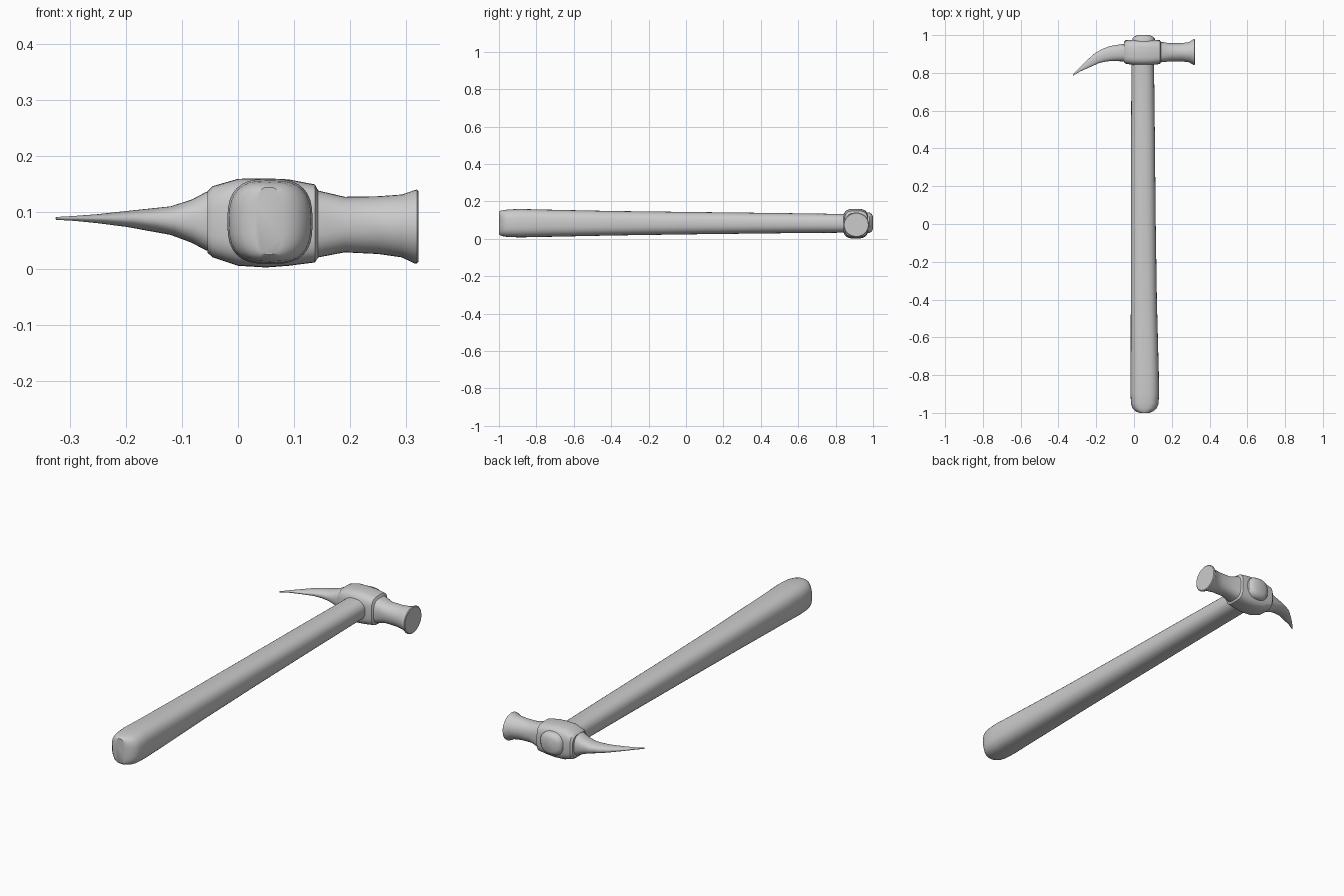
import bpy, bmesh, math
from mathutils import Vector


def loft(name, sections, sides=32):
    """Skin rounded-square rings. Section: (x1,y1, x2,y2, z_low,z_high, exponent)."""
    bm = bmesh.new()
    rings = []
    for x1, y1, x2, y2, lo, hi, n in sections:
        mid = Vector(((x1 + x2) / 2, (y1 + y2) / 2, (lo + hi) / 2))
        u = Vector(((x2 - x1) / 2, (y2 - y1) / 2, 0))
        w = Vector((0, 0, (hi - lo) / 2))
        ring = []
        for i in range(sides):
            a = 2 * math.pi * i / sides
            c, s = math.cos(a), math.sin(a)
            cu = math.copysign(abs(c) ** (2 / n), c)
            sw = math.copysign(abs(s) ** (2 / n), s)
            ring.append(bm.verts.new(mid + u * cu + w * sw))
        rings.append(ring)
    for a, b in zip(rings, rings[1:]):
        for i in range(sides):
            j = (i + 1) % sides
            bm.faces.new((a[i], a[j], b[j], b[i]))
    bm.faces.new(rings[0][::-1])
    bm.faces.new(rings[-1])
    bmesh.ops.recalc_face_normals(bm, faces=bm.faces)
    mesh = bpy.data.meshes.new(name)
    bm.to_mesh(mesh)
    bm.free()
    obj = bpy.data.objects.new(name, mesh)
    bpy.context.collection.objects.link(obj)
    bpy.ops.object.select_all(action='DESELECT')
    obj.select_set(True)
    bpy.context.view_layer.objects.active = obj
    bpy.ops.object.shade_smooth_by_angle(angle=math.radians(35))
    return obj


def across_y(y, xa, xb, lo, hi, n):
    return (xa, y, xb, y, lo, hi, n)


def across_x(x, ya, yb, lo, hi, n):
    return (x, ya, x, yb, lo, hi, n)


# Handle: swollen grip with a bowed end, tapering through the head to a domed tip
loft("handle", [across_y(*s) for s in [
    (-1.0, 0.03, 0.08, 0.025, 0.145, 2.8),
    (-0.992, 0.008, 0.102, 0.018, 0.15, 2.8),
    (-0.975, -0.008, 0.121, 0.013, 0.154, 2.8),
    (-0.95, -0.016, 0.13, 0.01, 0.157, 2.8),
    (-0.89, -0.019, 0.133, 0.008, 0.16, 2.8),
    (-0.78, -0.018, 0.131, 0.01, 0.157, 2.7),
    (-0.4, -0.017, 0.121, 0.018, 0.149, 2.6),
    (0.0, -0.016, 0.115, 0.024, 0.144, 2.5),
    (0.5, -0.015, 0.11, 0.03, 0.138, 2.4),
    (0.84, -0.014, 0.106, 0.033, 0.133, 2.4),
    (0.96, -0.012, 0.112, 0.028, 0.142, 2.4),
    (0.982, -0.008, 0.11, 0.032, 0.14, 2.4),
    (0.992, 0.0, 0.1, 0.038, 0.134, 2.4),
    (1.0, 0.02, 0.083, 0.052, 0.12, 2.4)]])

# Head: eye block, neck and flared striking face
loft("head", [across_x(*s) for s in [
    (-0.054, 0.856, 0.966, 0.028, 0.138, 3.2),
    (-0.045, 0.849, 0.973, 0.02, 0.147, 3.4),
    (0.0, 0.841, 0.975, 0.005, 0.16, 3.4),
    (0.05, 0.839, 0.976, 0.002, 0.161, 3.4),
    (0.09, 0.841, 0.975, 0.005, 0.159, 3.4),
    (0.137, 0.847, 0.973, 0.011, 0.15, 3.4),
    (0.143, 0.856, 0.964, 0.02, 0.139, 3.0),
    (0.19, 0.861, 0.957, 0.029, 0.128, 2.2),
    (0.25, 0.861, 0.957, 0.026, 0.129, 2.0),
    (0.292, 0.856, 0.963, 0.02, 0.132, 2.0),
    (0.315, 0.842, 0.979, 0.009, 0.14, 2.0),
    (0.319, 0.842, 0.979, 0.009, 0.141, 2.0),
    (0.322, 0.846, 0.975, 0.013, 0.137, 2.0)]])

# Pick: curved spike, each ring square to the curve
loft("pick", [
    (-0.03, 0.96, -0.03, 0.856, 0.023, 0.145, 2.6),
    (-0.058, 0.953, -0.058, 0.86, 0.033, 0.136, 2.6),
    (-0.085, 0.949, -0.08, 0.862, 0.046, 0.123, 2.4),
    (-0.127, 0.942, -0.112, 0.863, 0.06, 0.111, 2.3),
    (-0.17, 0.926, -0.145, 0.861, 0.067, 0.107, 2.2),
    (-0.206, 0.905, -0.185, 0.852, 0.074, 0.103, 2.2),
    (-0.26, 0.857, -0.239, 0.828, 0.081, 0.097, 2.1),
    (-0.295, 0.822, -0.284, 0.808, 0.085, 0.094, 2.0),
    (-0.325, 0.789, -0.323, 0.785, 0.087, 0.092, 2.0)])
